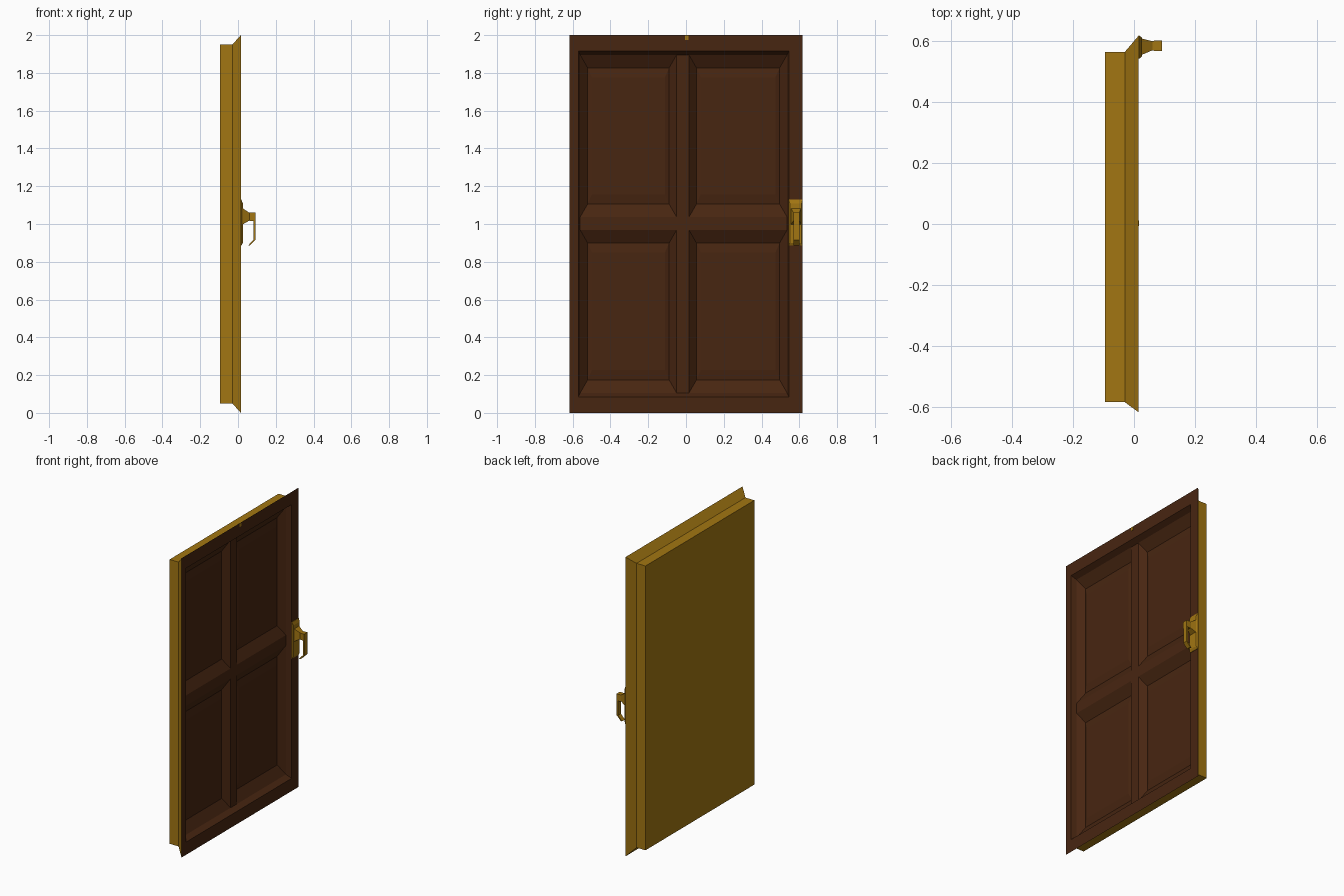
import bpy, bmesh

if "Cube" in bpy.data.objects:
    bpy.data.objects.remove(bpy.data.objects["Cube"])


def material(name, rgb):
    m = bpy.data.materials.new(name)
    m.diffuse_color = (*rgb, 1)
    m.use_nodes = True
    m.node_tree.nodes["Principled BSDF"].inputs["Base Color"].default_value = m.diffuse_color
    return m


GOLD = material("golden_brown", (0.36, 0.18, 0.006))
BROWN = material("dark_brown", (0.064, 0.019, 0.0055))


def rect(bm, x, y0, y1, z0, z1):
    """Rectangle of verts facing +x."""
    return [bm.verts.new((x, y, z)) for y, z in ((y0, z0), (y1, z0), (y1, z1), (y0, z1))]


def bridge(bm, a, b, mat):
    for i in range(4):
        j = (i + 1) % 4
        bm.faces.new((a[i], a[j], b[j], b[i])).material_index = mat


def finish(bm, name, mats):
    me = bpy.data.meshes.new(name)
    bm.to_mesh(me)
    bm.free()
    for m in mats:
        me.materials.append(m)
    ob = bpy.data.objects.new(name, me)
    bpy.context.collection.objects.link(ob)
    return ob


def loft(name, sections, mat):
    """Closed solid through rectangles (x, y0, y1, z0, z1) in order of rising x."""
    bm = bmesh.new()
    rings = [rect(bm, *s) for s in sections]
    bm.faces.new(rings[0][::-1])
    for a, b in zip(rings, rings[1:]):
        bridge(bm, a, b, 0)
    bm.faces.new(rings[-1])
    return finish(bm, name, [mat])


# Door leaf: gold back and flared edge, brown front with recess
bm = bmesh.new()
back = rect(bm, -0.096, -0.585, 0.565, 0.05, 1.95)
body = rect(bm, -0.03, -0.585, 0.565, 0.05, 1.95)
rim = rect(bm, 0.015, -0.618, 0.618, 0, 2)
lip = rect(bm, 0.015, -0.57, 0.545, 0.085, 1.915)
YS = (-0.56, -0.05, 0.016, 0.535)
ZS = (0.106, 0.968, 1.037, 1.895)
LEVEL = -0.02
floor = rect(bm, LEVEL, YS[0], YS[3], ZS[0], ZS[3])
bm.faces.new(back[::-1])
bridge(bm, back, body, 0)
bridge(bm, body, rim, 0)
bridge(bm, rim, lip, 1)
bridge(bm, lip, floor, 1)

# Four raised panels in the grid corners, flat mullions between
for i in range(3):
    for j in range(3):
        y0, y1, z0, z1 = YS[i], YS[i + 1], ZS[j], ZS[j + 1]
        ring = rect(bm, LEVEL, y0, y1, z0, z1)
        if i != 1 and j != 1:
            for x, dy, dz in ((-0.058, 0.039, 0.068), (-0.05, 0.062, 0.12)):
                inner = rect(bm, x, y0 + dy, y1 - dy, z0 + dz, z1 - dz)
                bridge(bm, ring, inner, 1)
                ring = inner
            bm.faces.new(ring).material_index = 1
        elif i == 1 and j == 1:
            bm.faces.new(ring).material_index = 1
        elif i == 1:
            # vertical mullion
            bm.faces.new(ring).material_index = 1
        else:
            # horizontal mullion
            bm.faces.new(ring).material_index = 1
finish(bm, "door_leaf", [GOLD, BROWN])

# Handle: bevelled plate, tapering stem with square end
loft("handle_plate", [(0.014, 0.543, 0.618, 0.885, 1.13),
                      (0.018, 0.543, 0.618, 0.885, 1.13),
                      (0.026, 0.55, 0.612, 0.9, 1.108)], GOLD)
loft("handle_stem", [(0.025, 0.555, 0.609, 0.998, 1.083),
                     (0.06, 0.57, 0.6, 1.018, 1.06),
                     (0.068, 0.568, 0.602, 1.015, 1.06),
                     (0.092, 0.568, 0.602, 1.015, 1.06)], GOLD)

# Hanging grip with its inward bend, extruded along y
profile = [(0.082, 1.02), (0.092, 1.02), (0.092, 0.915), (0.062, 0.885),
           (0.053, 0.885), (0.082, 0.918)]
bm = bmesh.new()
f = bm.faces.new([bm.verts.new((x, 0.57, z)) for x, z in profile])
ext = bmesh.ops.extrude_face_region(bm, geom=[f])
bmesh.ops.translate(bm, vec=(0, 0.03, 0),
                    verts=[v for v in ext["geom"] if isinstance(v, bmesh.types.BMVert)])
bmesh.ops.recalc_face_normals(bm, faces=bm.faces)
finish(bm, "handle_grip", [GOLD])

# Small marker plate at the top of the rim
loft("top_marker", [(0.014, -0.006, 0.012, 1.975, 1.999),
                    (0.017, -0.006, 0.012, 1.975, 1.999)], GOLD)
